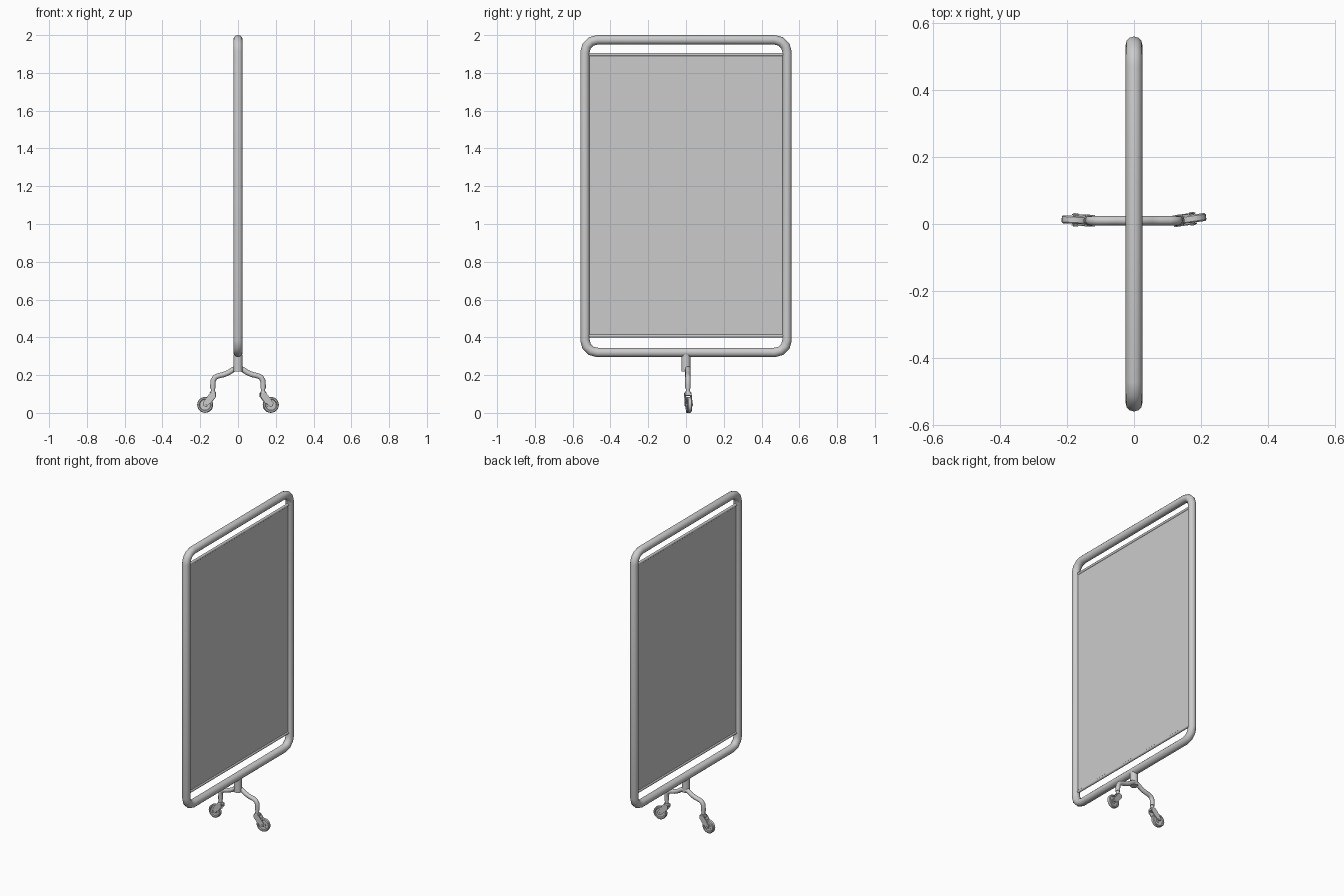
import bpy, bmesh, math
from mathutils import Matrix, Vector

cube = bpy.data.objects.get("Cube")
if cube:
    bpy.data.objects.remove(cube, do_unlink=True)


def material(name, rgb):
    m = bpy.data.materials.new(name)
    m.use_nodes = True
    col = (*rgb, 1)
    m.diffuse_color = col
    m.node_tree.nodes["Principled BSDF"].inputs["Base Color"].default_value = col
    return m


GREY = material("light grey", (0.6, 0.6, 0.6))


def finish(obj, smooth=True):
    bpy.context.collection.objects.link(obj)
    obj.data.materials.append(GREY)
    if smooth:
        bpy.ops.object.select_all(action="DESELECT")
        obj.select_set(True)
        bpy.context.view_layer.objects.active = obj
        bpy.ops.object.shade_smooth_by_angle(angle=math.radians(40))
    return obj


def mesh_object(name, bm, matrix=Matrix(), smooth=True):
    bmesh.ops.recalc_face_normals(bm, faces=bm.faces)
    me = bpy.data.meshes.new(name)
    bm.to_mesh(me)
    bm.free()
    me.transform(matrix)
    return finish(bpy.data.objects.new(name, me), smooth)


def tube(name, points, radius, cyclic=False):
    cu = bpy.data.curves.new(name, "CURVE")
    cu.dimensions = "3D"
    cu.bevel_depth = radius
    cu.bevel_resolution = 4
    cu.use_fill_caps = True
    sp = cu.splines.new("POLY")
    sp.points.add(len(points) - 1)
    for p, co in zip(sp.points, points):
        p.co = (*co, 1)
    sp.use_cyclic_u = cyclic
    sp.use_smooth = True
    obj = bpy.data.objects.new(name, cu)
    bpy.context.collection.objects.link(obj)
    cu.materials.append(GREY)
    return obj


def cylinder(name, a, b, r1, r2=None, matrix=Matrix(), sides=16):
    a, b = Vector(a), Vector(b)
    bm = bmesh.new()
    bmesh.ops.create_cone(bm, cap_ends=True, segments=sides, radius1=r1,
                          radius2=r1 if r2 is None else r2, depth=(b - a).length)
    turn = (b - a).to_track_quat("Z", "Y").to_matrix().to_4x4()
    return mesh_object(name, bm, matrix @ Matrix.Translation((a + b) / 2) @ turn)


def prism(name, outline, y0, y1, matrix=Matrix()):
    """Extrude an x-z outline from y0 to y1."""
    bm = bmesh.new()
    face = bm.faces.new([bm.verts.new((x, y0, z)) for x, z in outline])
    new = bmesh.ops.extrude_face_region(bm, geom=[face])["geom"]
    bmesh.ops.translate(bm, vec=(0, y1 - y0, 0),
                        verts=[v for v in new if isinstance(v, bmesh.types.BMVert)])
    return mesh_object(name, bm, matrix, False)


def wheel(name, profile, centre, matrix):
    """Spin a closed (radius, y) profile about the y axis."""
    bm = bmesh.new()
    vs = [bm.verts.new((r, y, 0)) for r, y in profile]
    edges = [bm.edges.new((vs[i], vs[(i + 1) % len(vs)])) for i in range(len(vs))]
    bmesh.ops.spin(bm, geom=vs + edges, axis=(0, 1, 0), cent=(0, 0, 0),
                   angle=math.tau, steps=24, use_merge=True)
    bmesh.ops.remove_doubles(bm, verts=bm.verts, dist=1e-5)
    return mesh_object(name, bm, matrix @ Matrix.Translation(centre))


# Rounded rectangular frame
R, HALF, LOW, HIGH = 0.065, 0.535, 0.32, 1.975
loop = []
corners = [(HALF - R, HIGH - R), (R - HALF, HIGH - R),
           (R - HALF, LOW + R), (HALF - R, LOW + R)]
for i, (cy, cz) in enumerate(corners):
    for k in range(4):
        t = math.radians(90 * i + 30 * k)
        loop.append((0, cy + R * math.cos(t), cz + R * math.sin(t)))
tube("frame", loop, 0.025, cyclic=True)

# Panel and the rods along its edges
prism("panel", [(-0.003, 0.408), (0.003, 0.408), (0.003, 1.897), (-0.003, 1.897)],
      -0.525, 0.525)
for name, z in (("upper_rod", 1.897), ("lower_rod", 0.408)):
    cylinder(name, (0, -0.53, z), (0, 0.53, z), 0.009, sides=12)

# Central post under the frame
cylinder("post", (0, 0, 0.22), (0, 0, 0.31), 0.024)

# Legs with swivel casters
LEG = [(0, 0.236), (0.02, 0.233), (0.05, 0.213), (0.075, 0.203), (0.105, 0.196),
       (0.122, 0.188), (0.131, 0.172), (0.133, 0.15), (0.133, 0.13)]
TYRE = [(0.018, -0.007), (0.028, -0.007), (0.031, -0.012), (0.038, -0.012),
        (0.042, -0.008), (0.042, 0.008), (0.038, 0.012), (0.031, 0.012),
        (0.028, 0.007), (0.018, 0.007)]
FORK = [(-0.016, 0.104), (0.012, 0.108), (0.03, 0.085), (0.053, 0.052),
        (0.049, 0.036), (0.034, 0.033), (0.002, 0.062), (-0.016, 0.085)]
CROWN = [(-0.016, 0.092), (0.0, 0.09), (0.014, 0.092), (0.012, 0.108), (-0.016, 0.104)]
for side, s, swivel in (("left", 1, 8), ("right", -1, -3)):
    tube(side + "_leg", [(s * x, 0.01, z) for x, z in LEG], 0.014)
    pivot = Matrix.Translation((s * 0.133, 0.01, 0))
    heading = Matrix.Rotation(math.radians(swivel if s > 0 else 180 + swivel), 4, "Z")
    m = pivot @ heading
    cylinder(side + "_stem", (0, 0, 0.1), (0, 0, 0.134), 0.011, matrix=m)
    cylinder(side + "_collar", (0, 0, 0.104), (0, 0, 0.112), 0.018, 0.015, matrix=m)
    prism(side + "_fork_crown", CROWN, -0.0155, 0.0155, m)
    for part, y in (("inner", -0.0175), ("outer", 0.0135)):
        prism(f"{side}_{part}_fork_plate", FORK, y, y + 0.004, m)
    hub = (0.041, 0, 0.0425)
    wheel(side + "_tyre", TYRE, hub, m)
    cylinder(side + "_hub", (0.041, -0.009, 0.0425), (0.041, 0.009, 0.0425), 0.019, matrix=m)
    cylinder(side + "_axle", (0.041, -0.02, 0.0425), (0.041, 0.02, 0.0425), 0.007,
             matrix=m, sides=12)
